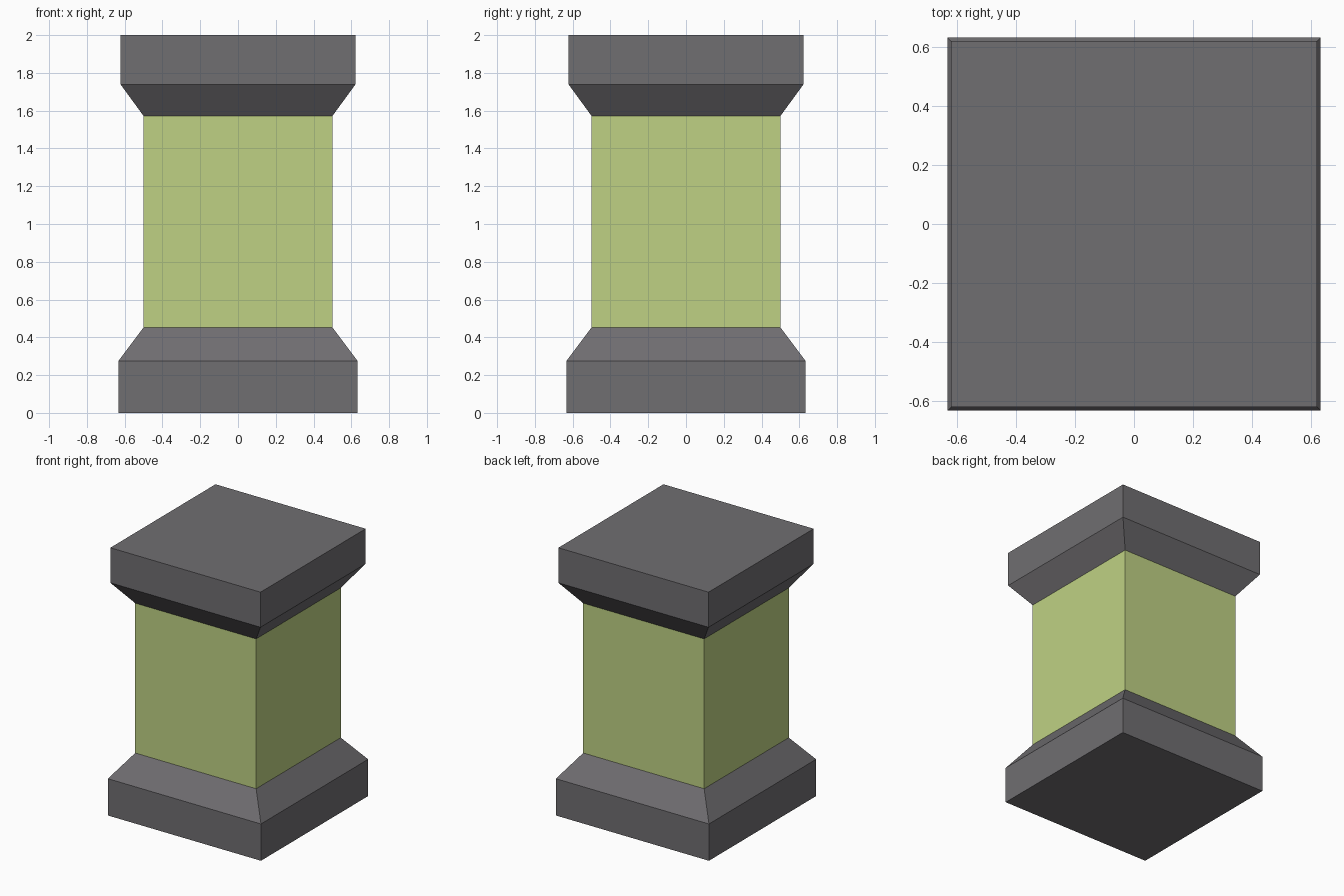
import bpy
import bmesh

cube = bpy.data.objects.get("Cube")
if cube:
    bpy.data.objects.remove(cube, do_unlink=True)


def make_material(name, rgb):
    mat = bpy.data.materials.new(name)
    mat.use_nodes = True
    color = (*rgb, 1.0)
    mat.diffuse_color = color
    mat.node_tree.nodes["Principled BSDF"].inputs["Base Color"].default_value = color
    return mat


def square_column(name, profile, mat):
    """Stack square rings given as (half width, height) and cap both ends."""
    bm = bmesh.new()
    corners = ((-1, -1), (1, -1), (1, 1), (-1, 1))
    rings = [[bm.verts.new((x * r, y * r, z)) for x, y in corners] for r, z in profile]
    for low, high in zip(rings, rings[1:]):
        for i in range(4):
            j = (i + 1) % 4
            bm.faces.new((low[i], low[j], high[j], high[i]))
    bm.faces.new(rings[0][::-1])
    bm.faces.new(rings[-1])
    mesh = bpy.data.meshes.new(name)
    bm.to_mesh(mesh)
    bm.free()
    mesh.materials.append(mat)
    obj = bpy.data.objects.new(name, mesh)
    bpy.context.collection.objects.link(obj)
    return obj


stone = make_material("dark grey stone", (0.162, 0.156, 0.166))
green = make_material("pale green", (0.52, 0.64, 0.23))

# Plinth with a sloped shoulder
square_column("base", [(0.633, 0), (0.633, 0.275), (0.5, 0.452)], stone)
# Plain square shaft
square_column("shaft", [(0.5, 0.452), (0.5, 1.572)], green)
# Capital flaring out to a flat slab
square_column("capital", [(0.5, 1.572), (0.621, 1.738), (0.621, 2.0)], stone)
